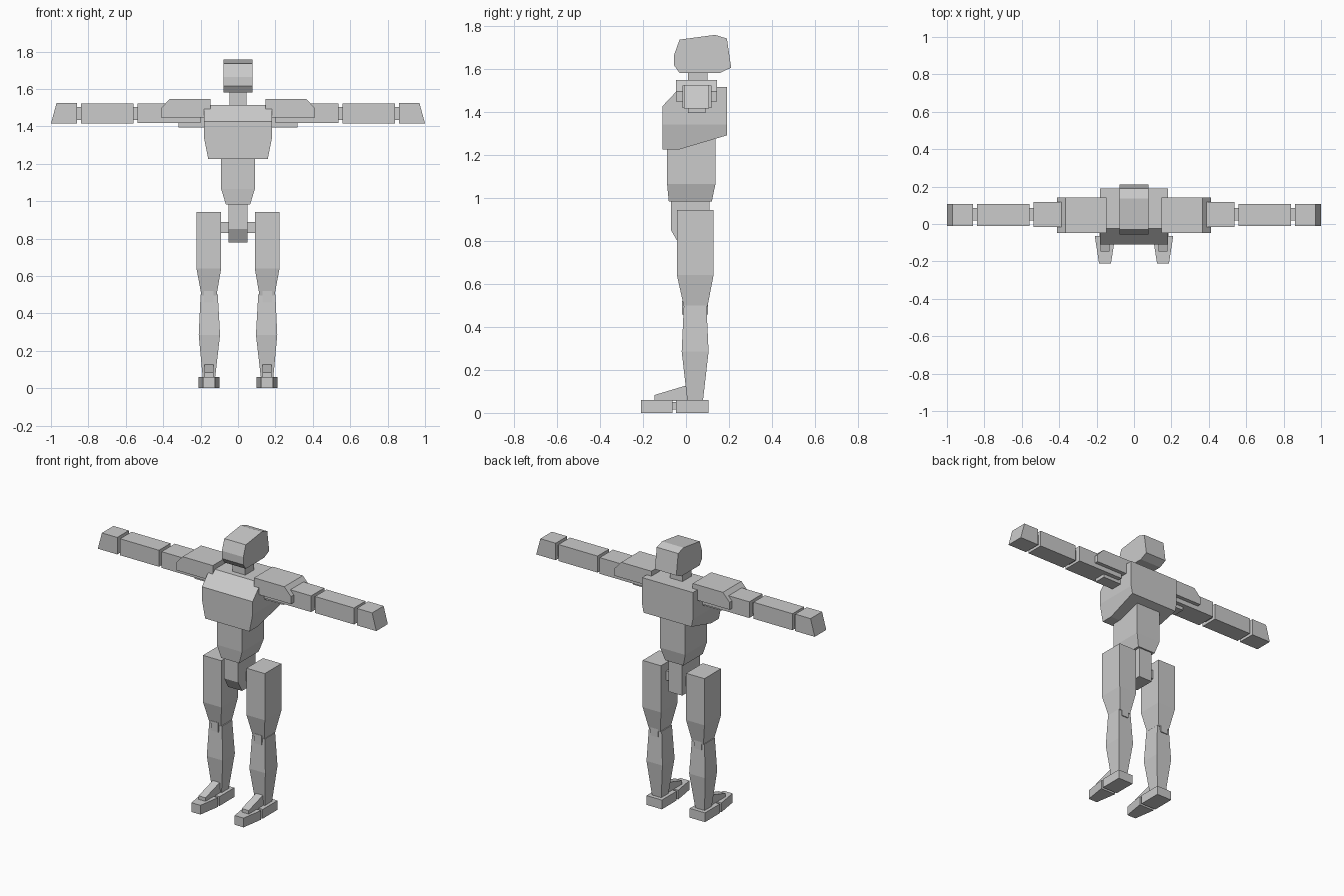
import bpy, bmesh

if "Cube" in bpy.data.objects:
    bpy.data.objects.remove(bpy.data.objects["Cube"])

grey = bpy.data.materials.new("light_grey")
grey.diffuse_color = (0.6, 0.6, 0.6, 1)
grey.use_nodes = True
grey.node_tree.nodes["Principled BSDF"].inputs["Base Color"].default_value = grey.diffuse_color


def finish(name, bm):
    bmesh.ops.recalc_face_normals(bm, faces=bm.faces)
    me = bpy.data.meshes.new(name)
    bm.to_mesh(me)
    bm.free()
    me.materials.append(grey)
    ob = bpy.data.objects.new(name, me)
    bpy.context.collection.objects.link(ob)
    return ob


def loft(name, rings):
    """Closed solid from a list of equal-length rings of points."""
    bm = bmesh.new()
    loops = [[bm.verts.new(p) for p in r] for r in rings]
    n = len(loops[0])
    for a, b in zip(loops, loops[1:]):
        for i in range(n):
            j = (i + 1) % n
            bm.faces.new((a[i], a[j], b[j], b[i]))
    bm.faces.new(loops[0])
    bm.faces.new(loops[-1])
    return finish(name, bm)


def stack(name, levels):
    """Rectangular sections (z, x0, x1, y0, y1) joined bottom to top."""
    return loft(name, [[(x0, y0, z), (x1, y0, z), (x1, y1, z), (x0, y1, z)]
                       for z, x0, x1, y0, y1 in levels])


def box(name, x0, x1, y0, y1, z0, z1):
    return stack(name, [(z0, x0, x1, y0, y1), (z1, x0, x1, y0, y1)])


def side_profile(name, pts, x0, x1):
    return loft(name, [[(x, y, z) for y, z in pts] for x in (x0, x1)])


def front_profile(name, pts, y0, y1):
    return loft(name, [[(x, y, z) for x, z in pts] for y in (y0, y1)])


def mirrored(ob):
    """Apply a left/right copy of a part."""
    m = ob.modifiers.new("mirror", 'MIRROR')
    m.use_axis[0] = True
    m.use_mirror_merge = False


# Head and neck
side_profile("head", [(-0.055, 1.665), (-0.03, 1.735), (0.135, 1.757), (0.19, 1.74),
                      (0.21, 1.605), (0.158, 1.58), (-0.03, 1.58), (-0.055, 1.615)],
             -0.077, 0.077)
box("neck", -0.045, 0.045, 0.01, 0.10, 1.50, 1.60)

# Chest: side profile, cut at the rib line, lower part narrowed
chest = side_profile("chest", [(-0.11, 1.425), (-0.025, 1.515), (0.19, 1.515),
                               (0.19, 1.29), (-0.03, 1.225), (-0.11, 1.225)], -0.182, 0.182)
bm = bmesh.new()
bm.from_mesh(chest.data)
bmesh.ops.bisect_plane(bm, geom=bm.verts[:] + bm.edges[:] + bm.faces[:],
                       plane_co=(0, 0, 1.34), plane_no=(0, 0, 1))
for v in bm.verts:
    if v.co.z < 1.34:
        v.co.x *= 1 - (1.34 - v.co.z) * 1.1
bm.to_mesh(chest.data)
bm.free()

# Abdomen and pelvis
stack("abdomen", [(0.983, -0.065, 0.065, -0.08, 0.12),
                  (1.065, -0.09, 0.09, -0.088, 0.137),
                  (1.30, -0.09, 0.09, -0.088, 0.137)])
side_profile("pelvis", [(-0.07, 0.99), (0.11, 0.99), (0.11, 0.78),
                        (-0.03, 0.78), (-0.07, 0.85)], -0.05, 0.05)
box("hip_axle", -0.10, 0.10, 0.01, 0.075, 0.83, 0.89)

# Shoulders and arms
mirrored(front_profile("shoulder_pad", [(0.148, 1.447), (0.413, 1.447), (0.413, 1.495),
                                        (0.365, 1.547), (0.148, 1.547)], -0.047, 0.143))
mirrored(box("shoulder_axle", 0.15, 0.318, 0.01, 0.09, 1.395, 1.47))
mirrored(box("upper_arm", 0.20, 0.537, -0.017, 0.118, 1.417, 1.522))
mirrored(box("elbow", 0.53, 0.565, 0.02, 0.085, 1.433, 1.503))
mirrored(box("forearm", 0.56, 0.84, -0.01, 0.108, 1.415, 1.522))
mirrored(box("wrist", 0.835, 0.865, 0.02, 0.085, 1.433, 1.503))
mirrored(front_profile("hand", [(0.86, 1.415), (1.0, 1.415), (0.97, 1.525), (0.86, 1.525)],
                       -0.01, 0.108))

# Legs
mirrored(stack("thigh", [(0.495, 0.115, 0.195, -0.01, 0.10),
                         (0.64, 0.09, 0.222, -0.042, 0.128),
                         (0.943, 0.09, 0.222, -0.042, 0.128)]))
mirrored(box("knee_hinge", 0.13, 0.182, -0.018, 0.103, 0.458, 0.52))
mirrored(stack("shin", [(0.05, 0.123, 0.188, 0.007, 0.078),
                        (0.285, 0.096, 0.21, -0.02, 0.105),
                        (0.50, 0.108, 0.2, -0.01, 0.095)]))

# Feet
mirrored(box("heel", 0.1, 0.21, -0.047, 0.105, 0, 0.06))
mirrored(box("toe_joint", 0.125, 0.185, -0.07, -0.04, 0.015, 0.05))
mirrored(loft("toe", [[(0.1, -0.063, z), (0.21, -0.063, z), (0.187, -0.21, z), (0.123, -0.21, z)]
                      for z in (0, 0.06)]))
mirrored(side_profile("instep", [(-0.147, 0.055), (-0.147, 0.083), (0.0, 0.127),
                                 (0.03, 0.127), (0.03, 0.055)], 0.13, 0.18))
